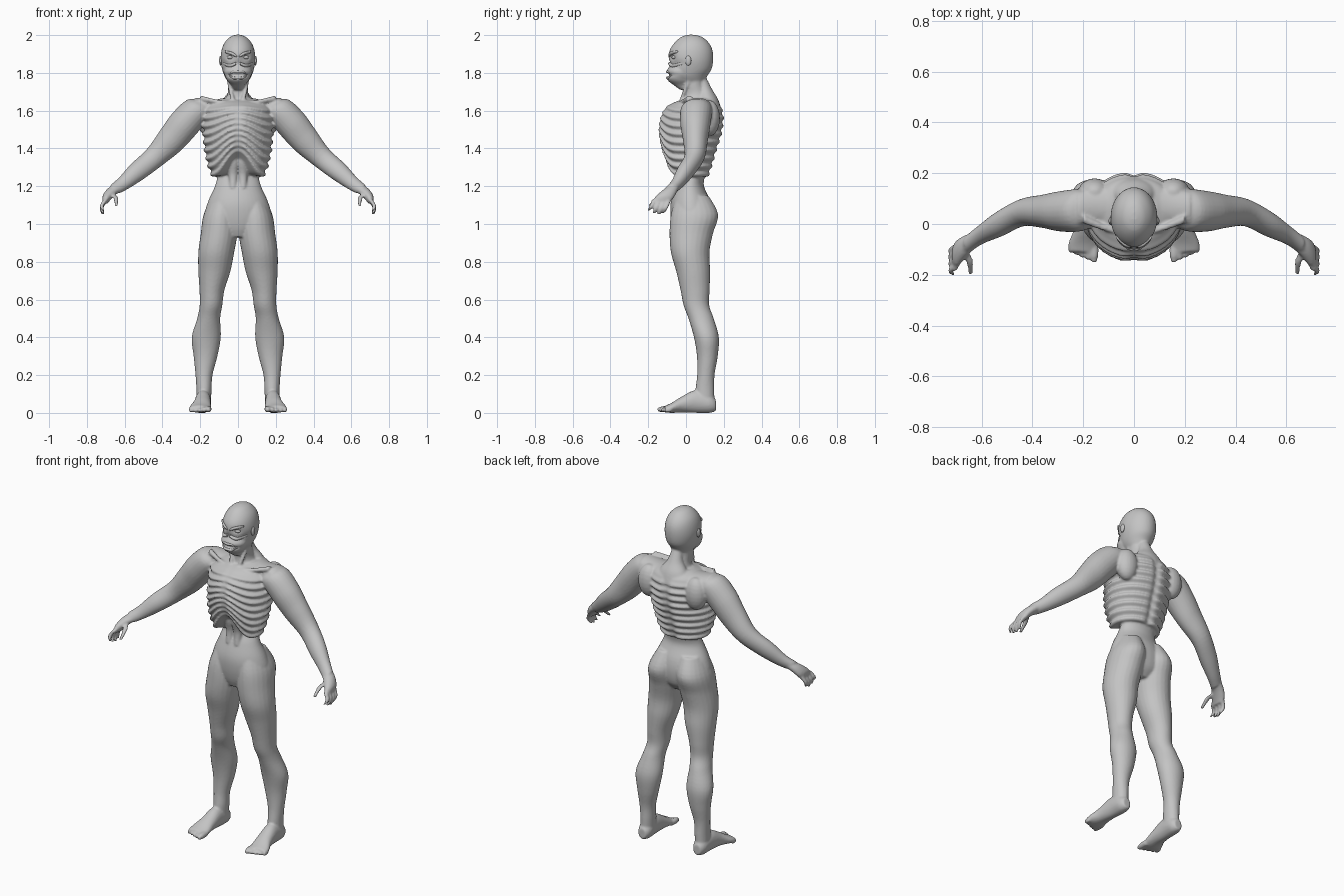
import bpy, bmesh, math
from mathutils import Vector, Matrix

X, Y, Z = Vector((1, 0, 0)), Vector((0, 1, 0)), Vector((0, 0, 1))
skin = bpy.data.materials.new("grey skin")
skin.diffuse_color = (0.55, 0.55, 0.55, 1)


def spline(keys, steps):
    """Smooth interpolation through the key sections."""
    out = []
    for i in range(len(keys) - 1):
        p = [keys[max(0, min(len(keys) - 1, i + k))] for k in (-1, 0, 1, 2)]
        for s in range(steps):
            t = s / steps
            out.append([b + 0.5 * t * (c - a + t * (2*a - 5*b + 4*c - d + t * (3*(b - c) + d - a)))
                        for a, b, c, d in zip(*p)])
    return out + [list(keys[-1])]


def loft(bm, keys, u=X, v=Y, seg=24, steps=5, shape=None, side=1):
    """Closed tube through sections (x, y, z, radius along u, radius along v)."""
    rings = []
    for x, y, z, a, b in spline(keys, steps):
        ring = []
        for k in range(seg):
            t = 2 * math.pi * k / seg
            p = Vector((x, y, z)) + u * (a * math.cos(t)) + v * (b * math.sin(t))
            if shape:
                p = shape(p, t)
            ring.append(bm.verts.new((p.x * side, p.y, p.z)))
        rings.append(ring)
    for r, q in zip(rings, rings[1:]):
        for k in range(seg):
            n = (k + 1) % seg
            bm.faces.new((r[k], r[n], q[n], q[k]))
    for ring in (rings[0], rings[-1]):
        mid = bm.verts.new(sum((w.co for w in ring), Vector()) / seg)
        for k in range(seg):
            bm.faces.new((ring[k], ring[(k + 1) % seg], mid))


def ball(bm, pos, size, side=1):
    m = Matrix.Translation((pos[0] * side, pos[1], pos[2])) @ Matrix.Diagonal((*size, 1))
    bmesh.ops.create_uvsphere(bm, u_segments=20, v_segments=12, radius=1, matrix=m)


def finish(bm, name):
    bmesh.ops.recalc_face_normals(bm, faces=bm.faces)
    for f in bm.faces:
        f.smooth = True
    me = bpy.data.meshes.new(name)
    bm.to_mesh(me)
    bm.free()
    me.materials.append(skin)
    ob = bpy.data.objects.new(name, me)
    bpy.context.collection.objects.link(ob)
    return ob


def gauss(d, w):
    return math.exp(-(d / w) ** 2)


# Rib cage: ridged, with an arched lower edge at the front and a spine groove
def ribs(p, t):
    front = max(0, -math.sin(t))
    low = 1.25 + 0.13 * front ** 5
    top = 1.665
    ridge = math.sin((p.z - 1.24) / 0.044 * 2 * math.pi)
    fade = min(1, max(0, (1.63 - p.z) / 0.04)) * (1 - 0.6 * gauss(p.x, 0.03))
    out = Vector((math.cos(t), math.sin(t), 0)) * (0.008 * ridge * fade)
    z = top - (top - p.z) * (top - low) / (top - 1.24)
    groove = 0.012 * gauss(p.x, 0.02) * (-1 if math.sin(t) > 0 else 0.4)
    return Vector((p.x + out.x, p.y + out.y + groove, z))


# Skull: sunken eye sockets
def sockets(p, t):
    if p.y < 0:
        p.y += 0.017 * gauss(abs(p.x) - 0.04, 0.022) * gauss(p.z - 1.883, 0.015)
        p.y += 0.01 * gauss(p.z - 1.85, 0.02)
    return p


# Muzzle: open mouth slit
def mouth(p, t):
    if p.y < 0:
        p.y += 0.022 * gauss(p.z - 1.79, 0.009) * gauss(p.x, 0.06)
    return p


bm = bmesh.new()
loft(bm, [(0, .005, 1.24, .135, .115), (0, .005, 1.30, .158, .135), (0, .01, 1.38, .175, .152),
          (0, .022, 1.46, .183, .165), (0, .035, 1.54, .186, .165), (0, .045, 1.60, .18, .15),
          (0, .06, 1.64, .15, .115), (0, .07, 1.665, .09, .07)], seg=96, steps=14, shape=ribs)
# Waist and pelvis
loft(bm, [(0, .03, 1.42, .11, .09), (0, .03, 1.33, .105, .08), (0, .035, 1.26, .108, .066),
          (0, .02, 1.2, .122, .075), (0, .025, 1.12, .158, .105), (0, .03, 1.05, .175, .112),
          (0, .03, .98, .15, .1), (0, .02, .93, .07, .07)], seg=40)
# Neck and trapezius hump
loft(bm, [(0, .05, 1.82, .055, .06), (0, .04, 1.74, .054, .055), (0, .055, 1.68, .058, .068),
          (0, .06, 1.61, .1, .09)])
loft(bm, [(0, .08, 1.77, .03, .03), (0, .1, 1.71, .045, .04), (0, .115, 1.66, .08, .055),
          (0, .12, 1.6, .11, .07)])
# Skull and jaw
loft(bm, [(0, .03, 2.002, .012, .016), (0, .03, 1.99, .042, .055), (0, .03, 1.96, .071, .09),
          (0, .027, 1.92, .087, .113), (0, .025, 1.87, .092, .119), (0, .025, 1.82, .084, .11),
          (0, .02, 1.78, .07, .09), (0, .03, 1.74, .045, .06)], seg=80, steps=12, shape=sockets)
loft(bm, [(0, -.025, 1.85, .05, .05), (0, -.032, 1.81, .074, .07), (0, -.035, 1.765, .06, .064),
          (0, -.02, 1.735, .036, .045), (0, 0, 1.71, .025, .03)], seg=48, steps=14, shape=mouth)

for s in (1, -1):
    # Abdominal cord, neck tendon, collar bone, shoulder blade
    loft(bm, [(.024, -.055, 1.4, .018, .02), (.022, -.05, 1.33, .026, .025),
              (.025, -.035, 1.26, .024, .022), (.027, -.045, 1.19, .018, .018)], side=s)
    loft(bm, [(.05, .03, 1.79, .012, .014), (.042, 0, 1.72, .011, .012),
              (.022, -.03, 1.64, .011, .011)], seg=12, side=s)
    loft(bm, [(.02, -.035, 1.635, .014, .014), (.1, -.02, 1.645, .012, .012),
              (.2, .02, 1.665, .018, .016)], u=Y, v=Z, seg=12, side=s)
    loft(bm, [(.04, .08, 1.635, .07, .03), (.13, .07, 1.625, .07, .035),
              (.22, .06, 1.625, .07, .045)], u=Y, v=Z, side=s)
    ball(bm, (.155, .125, 1.56), (.065, .055, .095), s)
    # Arm
    loft(bm, [(.15, .065, 1.62, .05, .06), (.21, .055, 1.605, .078, .083), (.285, .05, 1.53, .085, .08),
              (.355, .05, 1.445, .078, .066), (.44, .045, 1.355, .06, .054), (.53, .0, 1.28, .053, .05),
              (.6, -.04, 1.22, .04, .038), (.65, -.075, 1.185, .033, .034)],
         u=Vector((.7, 0, .7)), side=s)
    # Palm, fingers and thumb
    across = Vector((.85, 0, .5))
    loft(bm, [(.635, -.065, 1.195, .03, .032), (.67, -.09, 1.17, .028, .042),
              (.695, -.115, 1.14, .024, .05), (.705, -.13, 1.115, .016, .046)], u=across, side=s)
    for i in range(4):
        y, drop = -.09 - .026 * i, (.062, .072, .066, .05)[i]
        loft(bm, [(.70, y, 1.13, .013, .013), (.722, y - .015, 1.12 - drop / 2, .011, .012),
                  (.712, y - .03, 1.12 - drop, .008, .008)], seg=12, side=s)
    loft(bm, [(.675, -.1, 1.165, .016, .016), (.648, -.145, 1.14, .014, .014),
              (.645, -.195, 1.095, .009, .009)], seg=12, side=s)
    # Leg
    loft(bm, [(.075, .035, 1.15, .06, .085), (.092, .045, 1.05, .09, .125), (.1, .028, .95, .097, .115),
              (.115, .022, .85, .095, .102), (.125, .038, .75, .085, .09), (.138, .048, .65, .066, .077),
              (.143, .055, .57, .06, .068), (.155, .08, .5, .061, .067), (.168, .108, .4, .077, .066),
              (.172, .113, .3, .063, .055), (.18, .105, .2, .045, .046), (.18, .1, .12, .04, .05),
              (.182, .1, .04, .038, .05)], side=s)
    # Foot and toes
    loft(bm, [(.182, .158, .04, .024, .03), (.182, .125, .05, .04, .05), (.185, .05, .06, .042, .06),
              (.19, -.02, .045, .047, .043), (.2, -.075, .027, .058, .027),
              (.203, -.11, .02, .055, .018)], u=X, v=Z, side=s)
    for i in range(5):
        x, r = .157 + .023 * i, .017 - .0015 * i
        loft(bm, [(x, -.08, r + .004, r, r), (x, -.12 + .006 * i, r + .003, r, r),
                  (x, -.15 + .009 * i, r, r * .6, r * .6)], u=X, v=Z, seg=12, side=s)

body = finish(bm, "body")
fuse = body.modifiers.new("fuse", 'REMESH')
fuse.mode = 'VOXEL'
fuse.voxel_size = 0.0065
fuse.use_smooth_shade = True
soften = body.modifiers.new("soften", 'SMOOTH')
soften.factor, soften.iterations = 0.5, 3

# Face details
eyes, brows, folds, ears, lips = (bmesh.new() for _ in range(5))
for s in (1, -1):
    ball(eyes, (.04, -.062, 1.882), (.019, .014, .01), s)
    loft(brows, [(.006, -.084, 1.888, .008, .007), (.035, -.08, 1.903, .01, .009),
                 (.07, -.05, 1.912, .008, .006)], u=Y, v=Z, seg=12, side=s)
    loft(folds, [(.01, -.086, 1.85, .009, .008), (.045, -.07, 1.838, .011, .009),
                 (.078, -.022, 1.85, .008, .007)], u=Y, v=Z, seg=12, side=s)
    ball(ears, (.092, .012, 1.865), (.008, .016, .026), s)
for z in (1.806, 1.774):
    loft(lips, [(-.05, -.072, 1.79, .006, .004), (-.026, -.092, z, .008, .007), (0, -.099, z, .008, .007),
                (.026, -.092, z, .008, .007), (.05, -.072, 1.79, .006, .004)], u=Y, v=Z, seg=12)
for part, name in ((eyes, "eyes"), (brows, "brows"), (folds, "cheek_folds"), (ears, "ears"), (lips, "lips")):
    finish(part, name)
